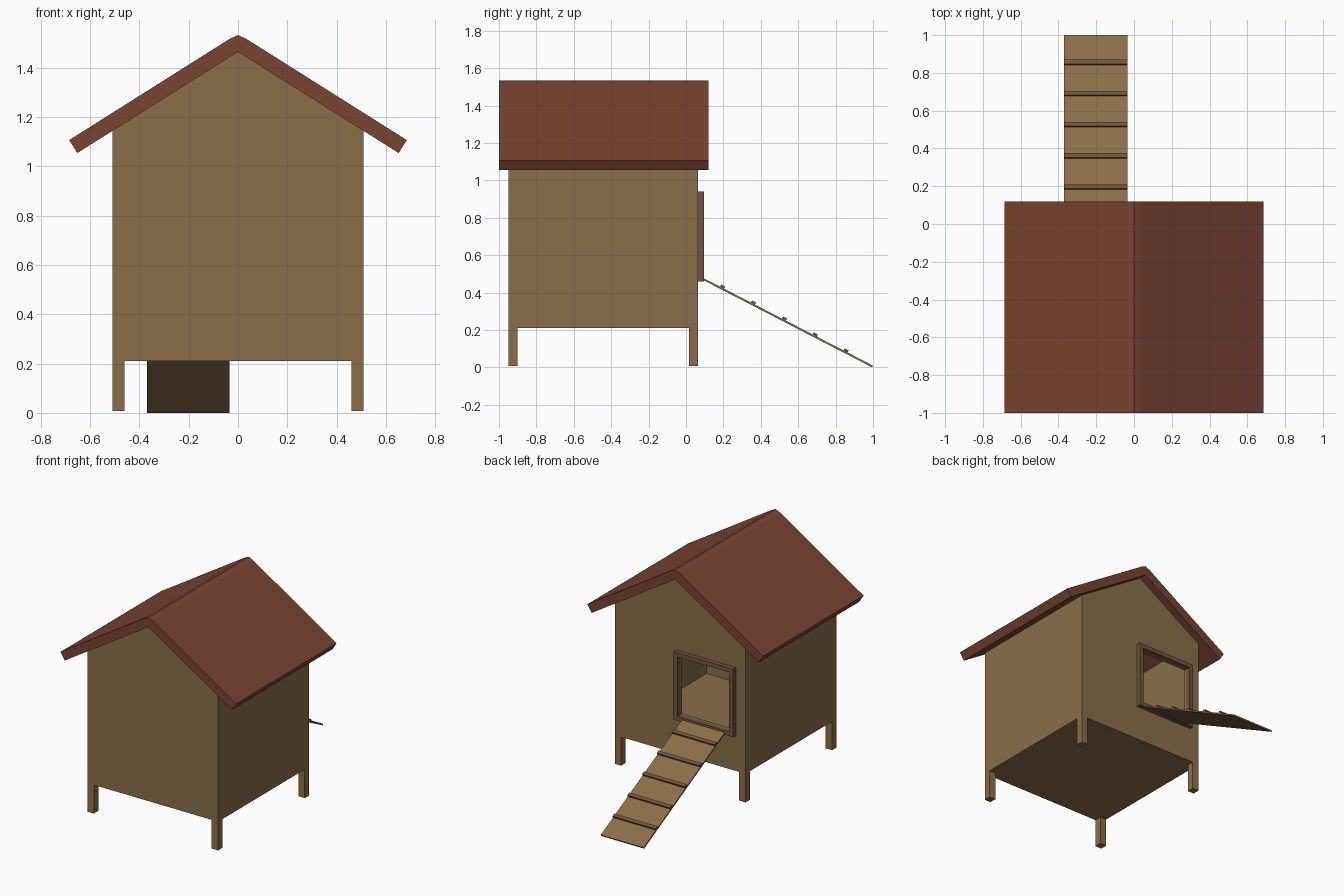
import bpy, bmesh, math
from mathutils import Matrix, Vector

if "Cube" in bpy.data.objects:
    bpy.data.objects.remove(bpy.data.objects["Cube"])


def material(name, rgb):
    m = bpy.data.materials.new(name)
    m.diffuse_color = (*rgb, 1)
    m.use_nodes = True
    m.node_tree.nodes["Principled BSDF"].inputs["Base Color"].default_value = m.diffuse_color
    return m


WOOD = material("wood", (0.26, 0.155, 0.066))
TRIM = material("trim", (0.17, 0.09, 0.045))
ROOF = material("roof", (0.19, 0.058, 0.031))


def finish(name, bm, mat):
    bmesh.ops.recalc_face_normals(bm, faces=bm.faces)
    me = bpy.data.meshes.new(name)
    bm.to_mesh(me)
    bm.free()
    me.materials.append(mat)
    ob = bpy.data.objects.new(name, me)
    bpy.context.collection.objects.link(ob)
    return ob


def box(name, lo, hi, mat, frame=Matrix()):
    lo, hi = Vector(lo), Vector(hi)
    bm = bmesh.new()
    bmesh.ops.create_cube(bm, size=1, matrix=frame @ Matrix.Translation((lo + hi) / 2)
                          @ Matrix.Diagonal((*(hi - lo), 1)))
    return finish(name, bm, mat)


def prism(name, profile, y0, y1, mat):
    """Extrude an x-z profile along y."""
    bm = bmesh.new()
    face = bm.faces.new([bm.verts.new((x, y0, z)) for x, z in profile])
    geo = bmesh.ops.extrude_face_region(bm, geom=[face])["geom"]
    bmesh.ops.translate(bm, vec=(0, y1 - y0, 0),
                        verts=[v for v in geo if isinstance(v, bmesh.types.BMVert)])
    return finish(name, bm, mat)


# Main sizes
W, T = 0.51, 0.02              # half width, wall thickness
Y0, Y1 = -0.95, 0.065          # front and back of the house
BASE, EAVE, PEAK = 0.21, 1.144, 1.465
SLOPE = (PEAK - EAVE) / W
DX0, DX1, DZ0, DZ1 = -0.405, 0.0, 0.49, 0.91   # door opening

# Gable walls
gable = [(-W, BASE), (W, BASE), (W, EAVE), (0, PEAK), (-W, EAVE)]
prism("front_wall", gable, Y0, Y0 + T, WOOD)
back = prism("back_wall", gable, Y1 - T, Y1, WOOD)

# Door opening cut through the back wall
cutter = box("door_cutter", (DX0, Y1 - 0.1, DZ0), (DX1, Y1 + 0.1, DZ1), WOOD)
cutter.hide_render = True
cut = back.modifiers.new("door", "BOOLEAN")
cut.operation, cut.solver, cut.object = "DIFFERENCE", "EXACT", cutter
bpy.context.view_layer.objects.active = back
bpy.ops.object.modifier_apply(modifier=cut.name)
bpy.data.objects.remove(cutter)

# Side walls, roof slabs and legs, mirrored left and right
for side, s in (("left", -1), ("right", 1)):
    prism(side + "_wall", [(s * W, BASE), (s * W, EAVE), (s * (W - T), EAVE + T * SLOPE),
                           (s * (W - T), BASE)], Y0 + T, Y1 - T, WOOD)
    prism(side + "_roof", [(0, PEAK), (s * 0.652, PEAK - 0.652 * SLOPE), (s * 0.685, 1.107),
                           (s * 0.035, 1.517), (0, 1.533)], -1.0, 0.12, ROOF)
    for end, y in (("front", Y0), ("back", Y1 - 0.05)):
        x0, x1 = sorted((s * W, s * (W - 0.05)))
        box(f"{end}_{side}_leg", (x0, y, 0.008), (x1, y + 0.05, BASE), WOOD)

# Floor
box("floor", (-W + T, Y0 + T, BASE), (W - T, Y1 - T, 0.27), WOOD)

# Door frame
B, F = 0.03, 0.097
box("door_frame_left", (DX0 - B, Y1, DZ0 - B), (DX0, F, DZ1 + B), TRIM)
box("door_frame_right", (DX1, Y1, DZ0 - B), (DX1 + B, F, DZ1 + B), TRIM)
box("door_frame_top", (DX0, Y1, DZ1), (DX1, F, DZ1 + B), TRIM)
box("door_frame_sill", (DX0, Y1, DZ0 - B), (DX1, F, DZ0), TRIM)

# Ramp with cleats, in a frame tilted from the sill down to the ground
top, foot = Vector((0, 0.092, 0.478)), Vector((0, 1.0, 0.009))
length = (foot - top).length
angle = math.atan2(foot.z - top.z, foot.y - top.y)
tilt = Matrix.Translation(top) @ Matrix.Rotation(angle, 4, "X")
RX0, RX1 = -0.37, -0.035
box("ramp", (RX0, 0, -0.01), (RX1, length, 0), WOOD, tilt)
for i in range(5):
    c = (0.193 + 0.165 * i - top.y) / math.cos(angle)
    box(f"ramp_cleat_{i + 1}", (RX0, c - 0.012, 0), (RX1, c + 0.012, 0.013), TRIM, tilt)
